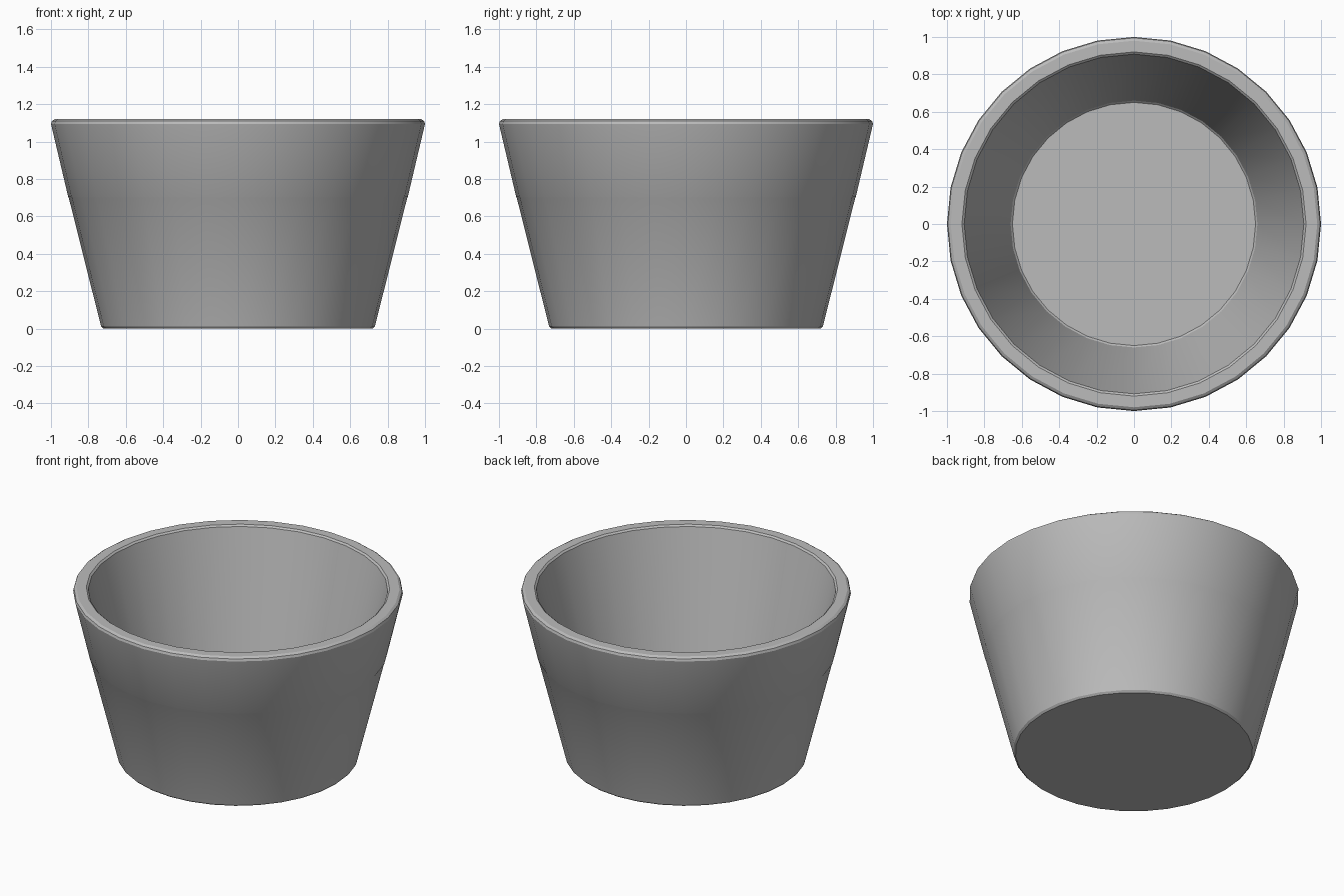
import bpy, bmesh, math

SIDES = 32

old = bpy.data.objects.get("Cube")
if old:
    bpy.data.objects.remove(old, do_unlink=True)

# Plain grey material
grey = bpy.data.materials.new("plain_grey")
grey.use_nodes = True
colour = (0.5, 0.5, 0.5, 1)
grey.diffuse_color = colour
grey.node_tree.nodes["Principled BSDF"].inputs["Base Color"].default_value = colour


def lathe(name, profile, material):
    """Spin a closed (radius, height) profile around z, capping both ends."""
    bm = bmesh.new()
    rings = []
    for r, z in profile:
        ring = []
        for i in range(SIDES):
            a = math.tau * i / SIDES
            ring.append(bm.verts.new((r * math.cos(a), r * math.sin(a), z)))
        rings.append(ring)
    for low, high in zip(rings, rings[1:]):
        for i in range(SIDES):
            j = (i + 1) % SIDES
            bm.faces.new((low[i], low[j], high[j], high[i]))
    bm.faces.new(rings[0][::-1])
    bm.faces.new(rings[-1])
    mesh = bpy.data.meshes.new(name)
    bm.to_mesh(mesh)
    bm.free()
    mesh.materials.append(material)
    obj = bpy.data.objects.new(name, mesh)
    bpy.context.collection.objects.link(obj)
    bpy.ops.object.select_all(action="DESELECT")
    obj.select_set(True)
    bpy.context.view_layer.objects.active = obj
    bpy.ops.object.shade_smooth_by_angle(angle=math.radians(30))
    return obj


# Base edge, tapered wall with a faint seam, softened rim, inner wall and floor
lathe("tapered_pot", [
    (0.72, 0.0), (0.732, 0.012),
    (0.905, 0.70), (0.908, 0.705),
    (1.0, 1.095), (0.995, 1.11), (0.98, 1.12),
    (0.92, 1.12), (0.908, 1.11),
    (0.66, 0.11), (0.65, 0.10),
], grey)
